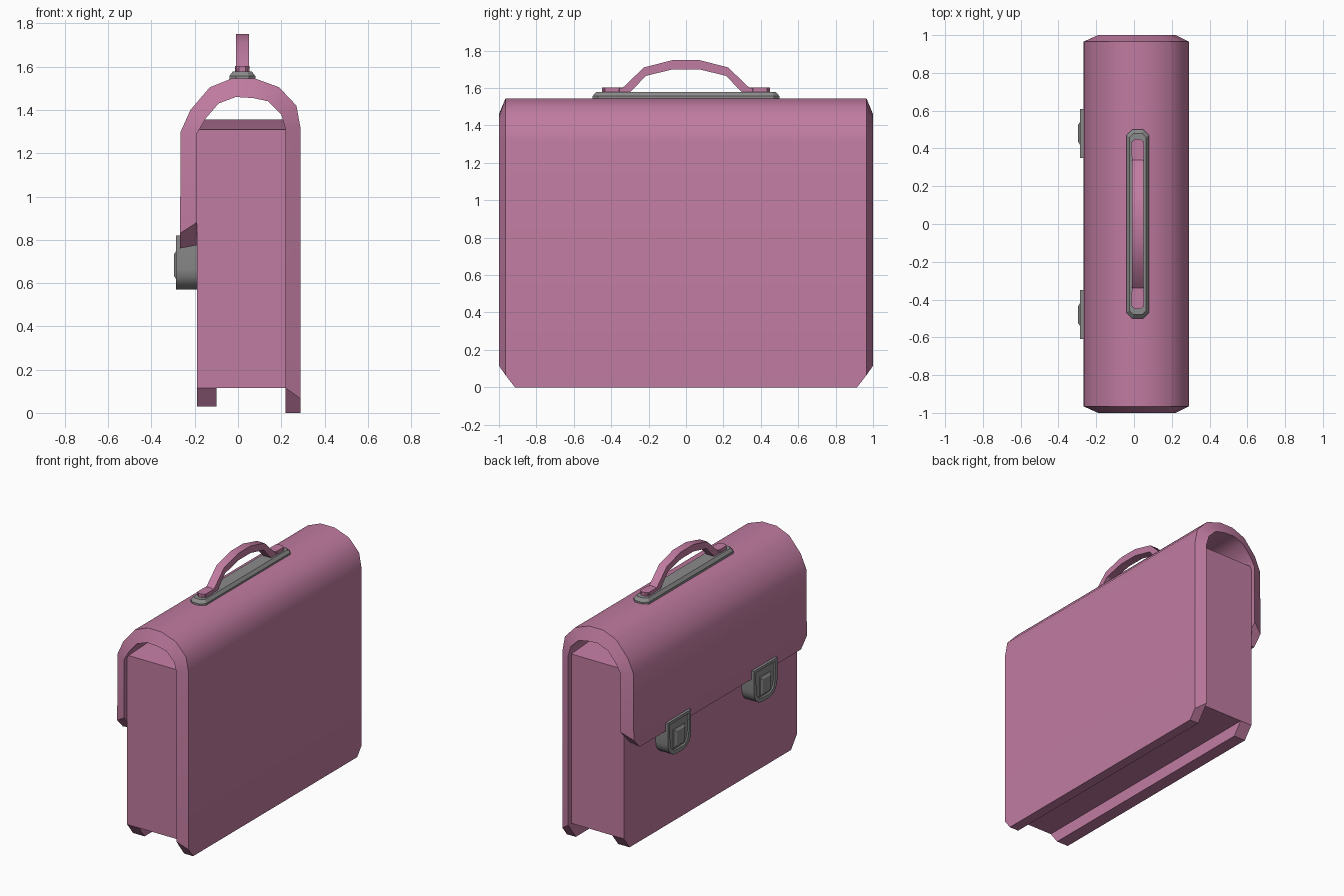
import bpy, bmesh, math

if "Cube" in bpy.data.objects:
    bpy.data.objects.remove(bpy.data.objects["Cube"])


def material(name, rgb):
    m = bpy.data.materials.new(name)
    m.diffuse_color = (*rgb, 1)
    m.use_nodes = True
    m.node_tree.nodes["Principled BSDF"].inputs["Base Color"].default_value = m.diffuse_color
    return m


PINK = material("pink leather", (0.53, 0.20, 0.355))
GREY = material("grey metal", (0.26, 0.26, 0.26))


def finish(bm, name, mat, angle=40):
    bmesh.ops.recalc_face_normals(bm, faces=bm.faces)
    me = bpy.data.meshes.new(name)
    bm.to_mesh(me)
    bm.free()
    ob = bpy.data.objects.new(name, me)
    bpy.context.collection.objects.link(ob)
    me.materials.append(mat)
    bpy.ops.object.select_all(action='DESELECT')
    ob.select_set(True)
    bpy.context.view_layer.objects.active = ob
    bpy.ops.object.shade_smooth_by_angle(angle=math.radians(angle))
    return ob


def loft(name, mat, rings, angle=40):
    """Skin a list of equal-length closed rings and cap both ends."""
    bm = bmesh.new()
    vs = [[bm.verts.new(p) for p in r] for r in rings]
    n = len(rings[0])
    for a, b in zip(vs, vs[1:]):
        for i in range(n):
            j = (i + 1) % n
            bm.faces.new((a[i], a[j], b[j], b[i]))
    bm.faces.new(vs[0])
    bm.faces.new(vs[-1])
    return finish(bm, name, mat, angle)


def prism_x(name, mat, outline, x0, x1, angle=30):
    return loft(name, mat, [[(x, y, z) for y, z in outline] for x in (x0, x1)], angle)


# Back panel, arched top and front flap as one bevelled shell:
# outer x, z, half width, inner x, z, half width
sections = [
    (0.29, 0.00, 0.915, 0.22, 0.00, 0.915),
    (0.29, 0.065, 0.965, 0.22, 0.115, 1.0),
    (0.29, 1.31, 0.965, 0.22, 1.31, 1.0),
    (0.27, 1.42, 0.965, 0.20, 1.38, 1.0),
    (0.19, 1.505, 0.965, 0.14, 1.44, 1.0),
    (0.08, 1.545, 0.965, 0.07, 1.455, 1.0),
    (-0.03, 1.545, 0.965, -0.01, 1.46, 1.0),
    (-0.13, 1.505, 0.965, -0.09, 1.43, 1.0),
    (-0.22, 1.40, 0.965, -0.15, 1.36, 1.0),
    (-0.265, 1.30, 0.965, -0.19, 1.29, 1.0),
    (-0.268, 0.83, 0.965, -0.19, 0.88, 1.0),
    (-0.268, 0.76, 0.90, -0.19, 0.775, 0.90),
]
loft("shell_and_flap", PINK,
     [[(ox, -ow, oz), (ox, ow, oz), (ix, iw, iz), (ix, -iw, iz)]
      for ox, oz, ow, ix, iz, iw in sections])

# Main body with slightly raised top
W = 0.965
prism_x("body", PINK, [(-W, 0.115), (W, 0.115), (W, 1.31), (0.5, 1.355),
                       (-0.5, 1.355), (-W, 1.31)], -0.19, 0.22)

# Lower lip under the front side
prism_x("front_lip", PINK, [(-0.90, 0.03), (0.90, 0.03), (W, 0.115), (-W, 0.115)],
        -0.19, -0.10)


# Handle plate: chamfered rectangle with a tapered top edge
def octagon(cx, hx, hy, c, z):
    pts = [(hx, hy - c), (hx - c, hy), (-hx + c, hy), (-hx, hy - c),
           (-hx, -hy + c), (-hx + c, -hy), (hx - c, -hy), (hx, -hy + c)]
    return [(cx + x, y, z) for x, y in pts]


CX = 0.02
loft("handle_plate", GREY, [octagon(CX, 0.06, 0.50, 0.03, 1.53),
                            octagon(CX, 0.06, 0.50, 0.03, 1.557),
                            octagon(CX, 0.044, 0.48, 0.022, 1.578)], 20)

# Handle with flat feet, outline mirrored across y
upper = [(0.44, 1.57), (0.44, 1.595), (0.34, 1.60), (0.225, 1.71), (0.07, 1.75)]
lower = [(0.07, 1.70), (0.215, 1.665), (0.305, 1.57)]
mirror = lambda pts: [(-y, z) for y, z in reversed(pts)]
prism_x("handle", PINK, upper + mirror(upper) + mirror(lower) + lower,
        CX - 0.03, CX + 0.03)
for s, side in ((1, "left"), (-1, "right")):
    ob = loft("handle_foot_" + side, PINK,
              [octagon(CX, 0.033, 0.055, 0.018, z) for z in (1.57, 1.603)], 20)
    ob.location.y = s * 0.395

# Locks: U shaped blocks with a recessed face and a raised button
for s, side in ((1, "left"), (-1, "right")):
    cy, h, r = s * 0.48, 0.13, 0.095
    outline = [(cy - h, 0.82)]
    for k, base in ((-1, math.pi), (1, 1.5 * math.pi)):
        for i in range(5):
            a = base + i * math.pi / 8
            outline.append((cy + k * (h - r) + r * math.cos(a),
                            0.57 + r + r * math.sin(a)))
    outline.append((cy + h, 0.82))
    bm = bmesh.new()
    back = [bm.verts.new((-0.19, y, z)) for y, z in outline]
    front = [bm.verts.new((-0.286, y, z)) for y, z in outline]
    n = len(outline)
    for i in range(n):
        j = (i + 1) % n
        bm.faces.new((back[i], back[j], front[j], front[i]))
    bm.faces.new(back)
    face = bm.faces.new(front)
    bmesh.ops.recalc_face_normals(bm, faces=bm.faces)
    bmesh.ops.inset_region(bm, faces=[face], thickness=0.028)
    bmesh.ops.inset_region(bm, faces=[face], thickness=0.006, depth=-0.008)
    finish(bm, "lock_" + side, GREY, 30)
    loft("lock_button_" + side, GREY,
         [[(x, cy - w, 0.683 - t), (x, cy + w, 0.683 - t),
           (x, cy + w, 0.683 + t), (x, cy - w, 0.683 + t)]
          for x, w, t in ((-0.265, 0.06, 0.065), (-0.286, 0.06, 0.065),
                          (-0.296, 0.045, 0.05))], 20)
